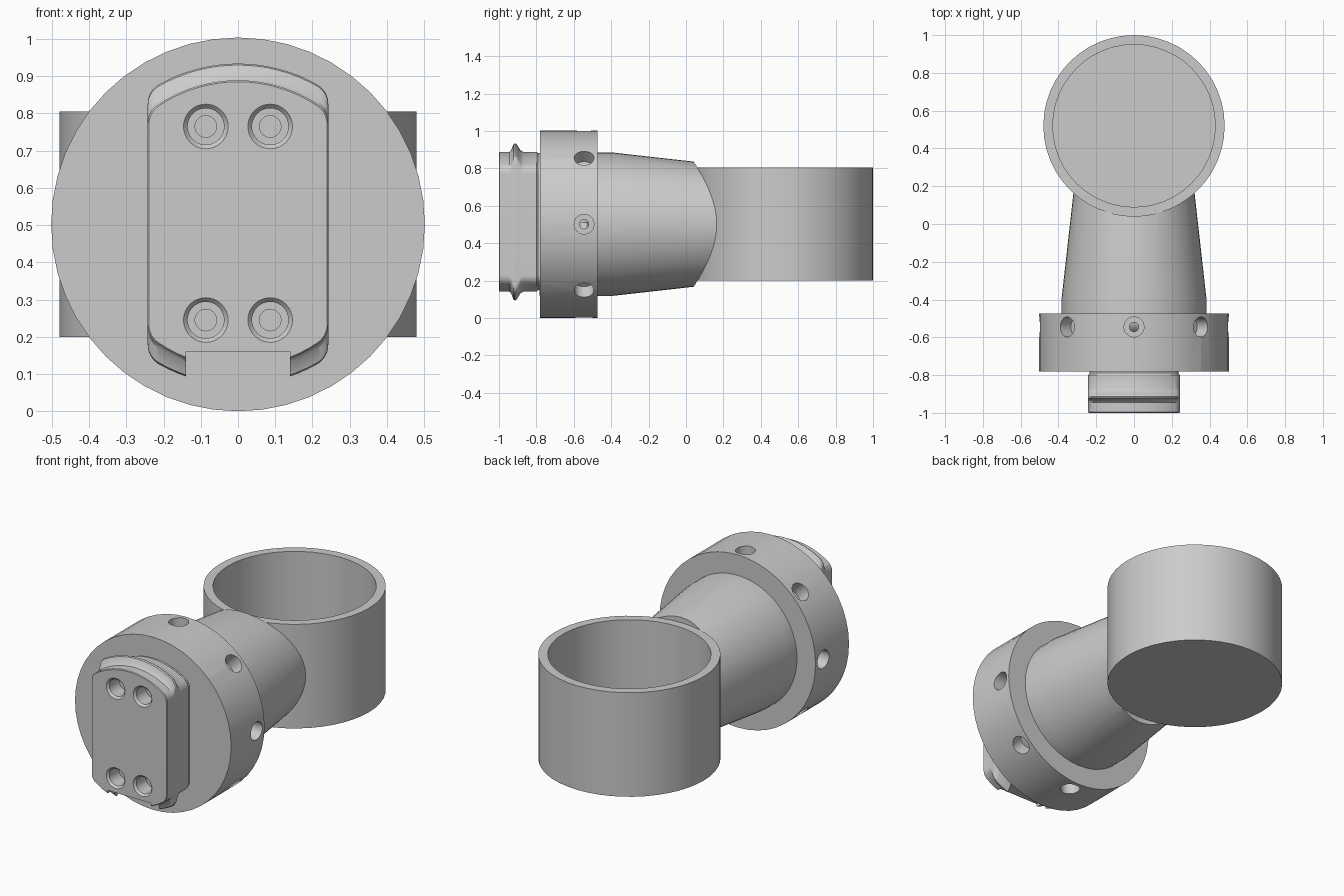
import bpy, bmesh
from math import sin, cos, pi, atan2, sqrt, radians
from mathutils import Matrix, Vector

default = bpy.data.objects.get("Cube")
if default:
    bpy.data.objects.remove(default, do_unlink=True)

grey = bpy.data.materials.new("plain grey")
grey.use_nodes = True
grey.diffuse_color = (0.6, 0.6, 0.6, 1)
grey.node_tree.nodes["Principled BSDF"].inputs["Base Color"].default_value = (0.6, 0.6, 0.6, 1)

AXIS_Z = 0.502      # height of the horizontal axis
SIDES = 48
ALONG_Y = Matrix.Rotation(radians(-90), 4, 'X')


def loft(name, rings, matrix=Matrix()):
    """Closed solid skinned through rings of equal point count."""
    bm = bmesh.new()
    loops = [[bm.verts.new(matrix @ Vector(p)) for p in ring] for ring in rings]
    for a, b in zip(loops, loops[1:]):
        for i in range(len(a)):
            j = (i + 1) % len(a)
            bm.faces.new((a[i], a[j], b[j], b[i]))
    bm.faces.new(loops[0])
    bm.faces.new(loops[-1])
    bmesh.ops.recalc_face_normals(bm, faces=bm.faces)
    mesh = bpy.data.meshes.new(name)
    bm.to_mesh(mesh)
    bm.free()
    mesh.materials.append(grey)
    obj = bpy.data.objects.new(name, mesh)
    bpy.context.collection.objects.link(obj)
    return obj


def lathe(name, profile, matrix=Matrix(), sides=SIDES):
    """Turned solid from (radius, height) pairs."""
    rings = [[(r * cos(2 * pi * i / sides), r * sin(2 * pi * i / sides), h)
              for i in range(sides)] for r, h in profile]
    return loft(name, rings, matrix)


def cut(target, cutter):
    cutter.hide_render = True
    mod = target.modifiers.new("cut", 'BOOLEAN')
    mod.operation, mod.solver, mod.object = 'DIFFERENCE', 'EXACT', cutter
    bpy.context.view_layer.objects.active = target
    bpy.ops.object.modifier_apply(modifier=mod.name)
    bpy.data.objects.remove(cutter, do_unlink=True)


# Open cup
cup = lathe("cup", [(0.48, 0.2), (0.48, 0.805), (0.43, 0.805), (0.43, 0.25)],
            Matrix.Translation((0, 0.52, 0)))

# Tapered neck, trimmed to the cup's curve
on_axis = Matrix.Translation((0, 0, AXIS_Z)) @ ALONG_Y
neck = lathe("neck", [(0.383, -0.48), (0.383, -0.39), (0.294, 0.4)], on_axis)
cut(neck, lathe("neck_cutter", [(0.479, -0.5), (0.479, 1.5)],
                Matrix.Translation((0, 0.52, 0))))

# Collar with eight counterbored radial holes, drilled right through
collar = lathe("collar", [(0.502, -0.78), (0.502, -0.473)], on_axis)
for k in range(8):
    direction = Vector((cos(k * pi / 4), 0, sin(k * pi / 4)))
    radial = (Matrix.Translation((0, -0.545, AXIS_Z))
              @ direction.to_track_quat('Z', 'Y').to_matrix().to_4x4())
    cut(collar, lathe("counterbore", [(0.053, 0.42), (0.053, 0.6)], radial, 24))
    if k < 4:
        cut(collar, lathe("drill", [(0.025, -0.6), (0.025, 0.6)], radial, 16))


# Mounting plate: flat sides, arched ends, ridge around the arches
def plate_ring(y, radius, half_width, fillet=0.06, steps=8):
    cx = half_width - fillet
    cz = sqrt((radius - fillet) ** 2 - cx ** 2)
    turn = atan2(cz, cx)
    quarter = [(cx + fillet * cos(turn * i / steps), cz + fillet * sin(turn * i / steps))
               for i in range(steps + 1)]
    for i in range(1, steps + 1):
        a = turn + (pi / 2 - turn) * i / steps
        quarter.append((radius * cos(a), radius * sin(a)))
    top = quarter + [(-x, z) for x, z in quarter[-2::-1]]
    outline = top + [(x, -z) for x, z in top[::-1]]
    return [(x, y, z + AXIS_Z) for x, z in outline]


W = 0.2425
sections = [(-1, 0.383, W - 0.003), (-0.996, 0.387, W), (-0.945, 0.387, W),
            (-0.935, 0.395, W), (-0.922, 0.428, W), (-0.914, 0.432, W),
            (-0.906, 0.428, W), (-0.885, 0.395, W), (-0.87, 0.387, W),
            (-0.8, 0.387, W), (-0.79, 0.38, W - 0.007), (-0.77, 0.38, W - 0.007)]
plate = loft("mounting_plate", [plate_ring(*s) for s in sections])

# Notch in the lower end
notch = [(-0.14, 0), (0.14, 0), (0.14, 0.16), (-0.14, 0.16)]
cut(plate, loft("notch_cutter", [[(x, y, z) for x, z in notch] for y in (-1.1, -0.782)]))

# Four chamfered, stepped screw holes
for x in (-0.0865, 0.0865):
    for z in (0.245, 0.765):
        place = Matrix.Translation((x, 0, z)) @ ALONG_Y
        cut(plate, lathe("screw_cutter", [(0.06, -1.02), (0.06, -1), (0.049, -0.988),
                                          (0.049, -0.9), (0.029, -0.9), (0.029, -0.82)],
                         place, 32))

# Soft shading with crisp edges
bpy.ops.object.select_all(action='DESELECT')
for part in (cup, neck, collar, plate):
    part.select_set(True)
bpy.context.view_layer.objects.active = plate
bpy.ops.object.shade_smooth_by_angle(angle=radians(30))
